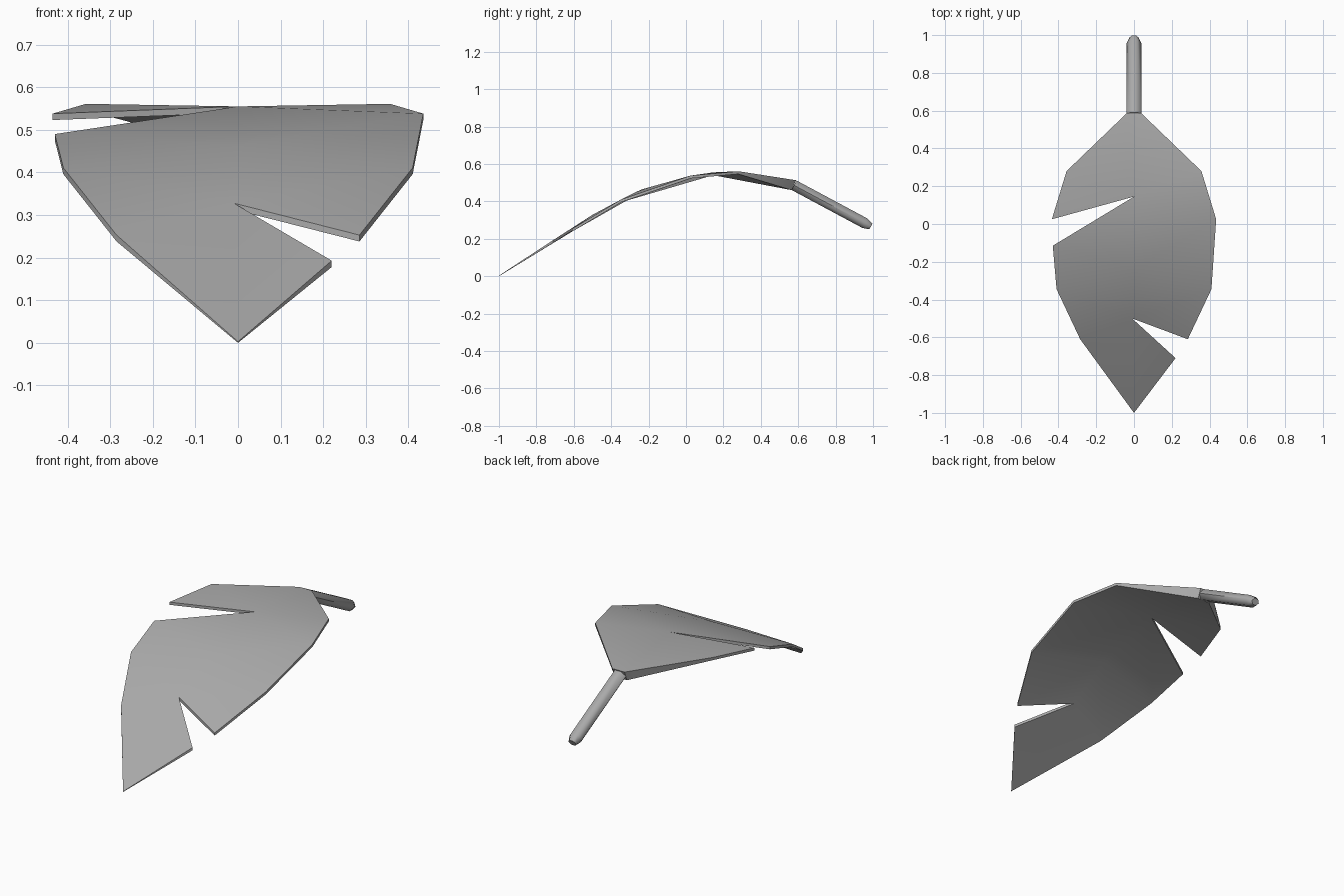
import bpy, bmesh, math
from mathutils import Vector

cube = bpy.data.objects.get("Cube")
if cube:
    bpy.data.objects.remove(cube)

grey = bpy.data.materials.new("plain_grey")
grey.use_nodes = True
colour = (0.4, 0.4, 0.4, 1)
grey.diffuse_color = colour
grey.node_tree.nodes["Principled BSDF"].inputs["Base Color"].default_value = colour


def finish(bm, name, angle):
    bmesh.ops.recalc_face_normals(bm, faces=bm.faces)
    mesh = bpy.data.meshes.new(name)
    bm.to_mesh(mesh)
    bm.free()
    obj = bpy.data.objects.new(name, mesh)
    bpy.context.collection.objects.link(obj)
    mesh.materials.append(grey)
    bpy.ops.object.select_all(action='DESELECT')
    obj.select_set(True)
    bpy.context.view_layer.objects.active = obj
    bpy.ops.object.shade_smooth_by_angle(angle=math.radians(angle))
    return obj


# Leaf blade: outline points, the two inner ends of the tears, and a midrib point
points = {
    "tip": (0, -1, 0),
    "tear_front": (-0.01, -0.5, 0.325),
    "rib": (0, -0.24, 0.46),
    "tear_back": (0, 0.145, 0.552),
    "flap": (0.22, -0.71, 0.19),
    "left_low": (0.285, -0.61, 0.25),
    "left_mid": (0.41, -0.345, 0.408),
    "left_wide": (0.435, 0.025, 0.535),
    "left_top": (0.357, 0.28, 0.558),
    "left_base": (0.037, 0.588, 0.51),
    "right_low": (-0.285, -0.61, 0.25),
    "right_mid": (-0.41, -0.345, 0.408),
    "right_tear": (-0.43, -0.115, 0.487),
    "right_wide": (-0.435, 0.025, 0.535),
    "right_top": (-0.357, 0.28, 0.558),
    "right_base": (-0.037, 0.588, 0.51),
}
panels = [
    "tip flap tear_front", "tip tear_front right_low",
    "tear_front left_low left_mid rib", "tear_front rib right_mid right_low",
    "rib left_mid left_wide tear_back", "rib tear_back right_tear right_mid",
    "tear_back left_wide left_top", "tear_back left_top left_base",
    "tear_back left_base right_base", "tear_back right_base right_top",
    "tear_back right_top right_wide",
]


def underside(name, co):
    # The blade is thin, closes at the tip and thickens into the stem
    if name.endswith("base"):
        return Vector(co) + Vector((0, -0.022, -0.053))
    return Vector(co) - Vector((0, 0, 0.003 if name == "tip" else 0.015))


bm = bmesh.new()
top = {n: bm.verts.new(co) for n, co in points.items()}
low = {n: bm.verts.new(underside(n, co)) for n, co in points.items()}
partner = {top[n]: low[n] for n in points}
for panel in panels:
    bm.faces.new([top[n] for n in panel.split()])
rim = [e for e in bm.edges if e.is_boundary]
for panel in panels:
    bm.faces.new([low[n] for n in reversed(panel.split())])
for edge in rim:
    a, b = edge.verts
    bm.faces.new((a, b, partner[b], partner[a]))
bm.verts.ensure_lookup_table()
lowest = min(v.co.z for v in bm.verts)
for v in bm.verts:
    v.co.z -= lowest
finish(bm, "leaf_blade", 40)

# Stem: a hexagonal rod with a rounded end
SIDES = 6
start, end = Vector((0, 0.578, 0.486)), Vector((0, 0.957, 0.283))
along = (end - start).normalized()
across = Vector((1, 0, 0))
up = across.cross(along)
bm = bmesh.new()
rings = []
for centre, size in ((start, 1), (end, 1), (end + along * 0.036, 0.6)):
    ring = []
    for i in range(SIDES):
        a = 2 * math.pi * i / SIDES
        offset = across * math.cos(a) * 0.039 + up * math.sin(a) * 0.033
        ring.append(bm.verts.new(centre + offset * size))
    rings.append(ring)
for r, s in zip(rings, rings[1:]):
    for i in range(SIDES):
        j = (i + 1) % SIDES
        bm.faces.new((r[i], r[j], s[j], s[i]))
bm.faces.new(rings[0])
bm.faces.new(rings[-1])
finish(bm, "stem", 65)
